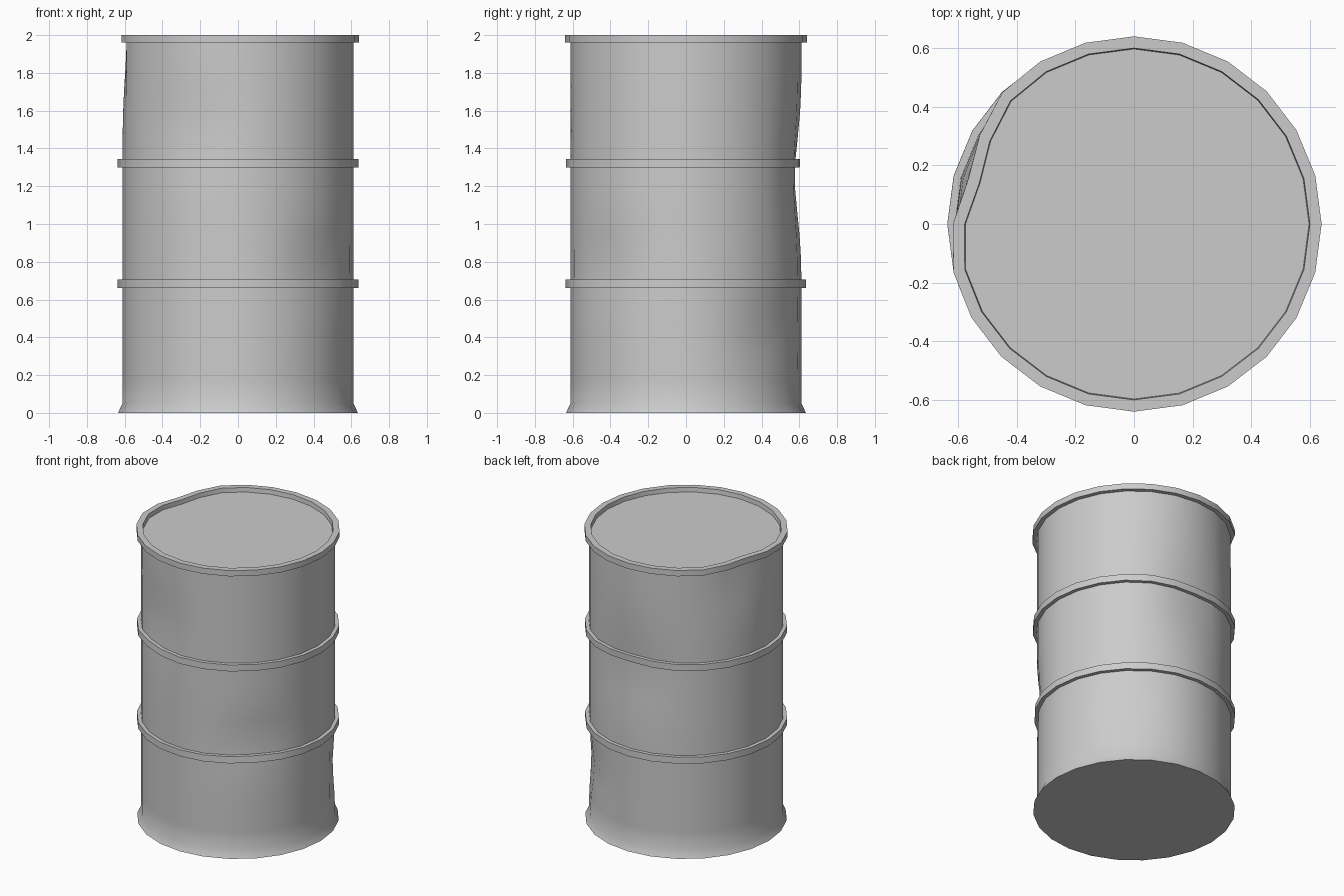
import bpy, bmesh, math

if "Cube" in bpy.data.objects:
    bpy.data.objects.remove(bpy.data.objects["Cube"])

SIDES = 24
BODY = 0.612

# Dents: angle (deg), height, depth, angular width (deg), vertical width
DENTS = [
    (163, 2.00, 0.055, 18, 0.30),
    (90, 1.25, 0.036, 22, 0.28),
    (45, 0.40, 0.028, 20, 0.18),
    (-45, 0.80, 0.025, 18, 0.15),
    (-115, 1.52, 0.028, 15, 0.22),
]


def dent(angle, z):
    total = 0
    for a, z0, depth, wa, wz in DENTS:
        da = (angle - a + 180) % 360 - 180
        total += depth * math.exp(-(da / wa) ** 2 - ((z - z0) / wz) ** 2)
    return total


def wall(z0, z1, steps):
    return [(BODY, z0 + (z1 - z0) * i / steps) for i in range(1, steps)]


def rib(z0, z1, r=0.637):
    return [(BODY, z0), (r, z0), (r, z1), (BODY, z1)]


# Drum profile: flared foot, body with two ribs, top rim, recessed lid
profile = [(0.635, 0.0), (BODY, 0.05)]
profile += wall(0.05, 0.66, 5) + rib(0.66, 0.705)
profile += wall(0.705, 1.30, 5) + rib(1.30, 1.345)
profile += wall(1.345, 1.96, 5)
profile += [(BODY, 1.96), (0.64, 1.96), (0.64, 2.0), (0.60, 2.0), (0.597, 1.97)]

bm = bmesh.new()
rings = []
for r, z in profile:
    ring = []
    for i in range(SIDES):
        deg = 360 * i / SIDES
        a = math.radians(deg)
        rr = r - dent(deg, z)
        ring.append(bm.verts.new((rr * math.cos(a), rr * math.sin(a), z)))
    rings.append(ring)
for low, high in zip(rings, rings[1:]):
    for i in range(SIDES):
        j = (i + 1) % SIDES
        bm.faces.new((low[i], low[j], high[j], high[i]))

# Base and lid
bm.faces.new(rings[0][::-1])
bm.faces.new(rings[-1])

mesh = bpy.data.meshes.new("dented_drum")
bm.to_mesh(mesh)
bm.free()
drum = bpy.data.objects.new("dented_drum", mesh)
bpy.context.collection.objects.link(drum)
bpy.context.view_layer.objects.active = drum
drum.select_set(True)
bpy.ops.object.shade_smooth_by_angle(angle=math.radians(32))
